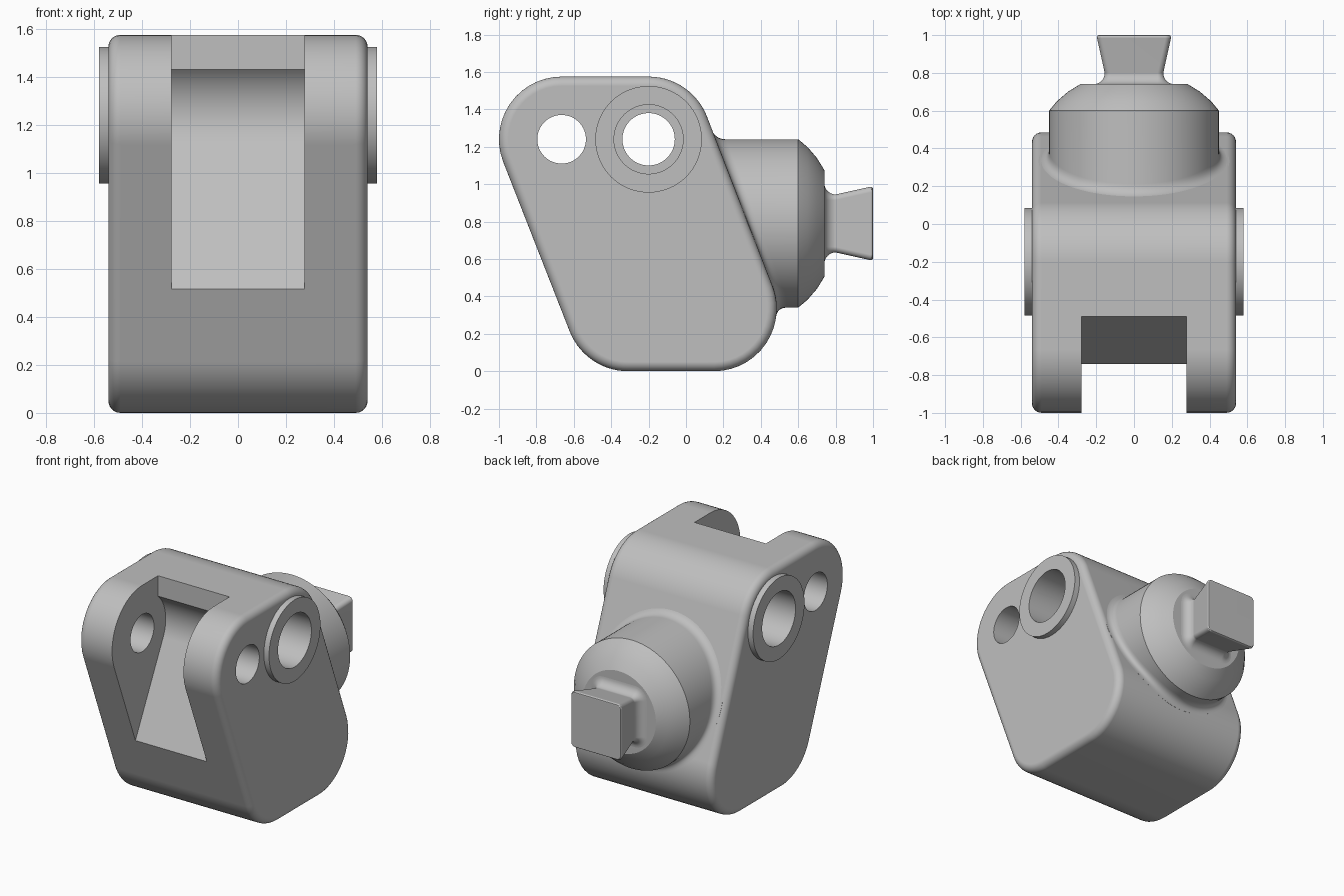
import bpy
import bmesh
from math import sin, cos, pi, radians, sqrt

if "Cube" in bpy.data.objects:
    bpy.data.objects.remove(bpy.data.objects["Cube"], do_unlink=True)

grey = bpy.data.materials.new("plain_grey")
grey.use_nodes = True
COLOUR = (0.52, 0.52, 0.52, 1)
grey.diffuse_color = COLOUR
grey.node_tree.nodes["Principled BSDF"].inputs["Base Color"].default_value = COLOUR


def loft(name, rings):
    """Skin a row of equal closed rings and cap both ends."""
    bm = bmesh.new()
    rows = [[bm.verts.new(p) for p in ring] for ring in rings]
    n = len(rows[0])
    for a, b in zip(rows, rows[1:]):
        for i in range(n):
            j = (i + 1) % n
            bm.faces.new((a[i], a[j], b[j], b[i]))
    bm.faces.new(rows[0])
    bm.faces.new(rows[-1])
    bmesh.ops.recalc_face_normals(bm, faces=bm.faces)
    mesh = bpy.data.meshes.new(name)
    bm.to_mesh(mesh)
    bm.free()
    mesh.materials.append(grey)
    obj = bpy.data.objects.new(name, mesh)
    bpy.context.collection.objects.link(obj)
    return obj


def arc(cy, cz, r, start, end, steps):
    angles = [radians(start + (end - start) * i / steps) for i in range(steps + 1)]
    return [(cy + r * cos(a), cz + r * sin(a)) for a in angles]


def across(x, profile):
    return [(x, y, z) for y, z in profile]


def x_cylinder(name, y, z, steps):
    """Stepped cylinder along x from (x, radius) pairs."""
    return loft(name, [across(x, arc(y, z, r, 0, 360, 64)[:-1]) for x, r in steps])


def activate(obj):
    bpy.ops.object.select_all(action="DESELECT")
    obj.select_set(True)
    bpy.context.view_layer.objects.active = obj


def cut(obj, cutters):
    activate(obj)
    for c in cutters:
        mod = obj.modifiers.new("cut", "BOOLEAN")
        mod.operation = "DIFFERENCE"
        mod.solver = "EXACT"
        mod.object = c
        bpy.ops.object.modifier_apply(modifier=mod.name)


def finish(obj):
    activate(obj)
    bpy.ops.object.shade_smooth_by_angle(angle=radians(28))
    mod = obj.modifiers.new("even_normals", "WEIGHTED_NORMAL")
    mod.keep_sharp = True


# Leaning block with rounded corners and softened side edges
R, EDGE, HALF = 0.335, 0.05, 0.54
LEAN = 21.3
CORNERS = [(-0.2, 1.24, LEAN, 90), (-0.665, 1.24, 90, 180 + LEAN),
           (-0.31, R, 180 + LEAN, 270), (0.15, R, 270, 360 + LEAN)]


def block_ring(x, r):
    return across(x, [p for y, z, a, b in CORNERS for p in arc(y, z, r, a, b, 14)])


side = [(HALF - EDGE + EDGE * cos(a), R - EDGE + EDGE * sin(a))
        for a in (i * pi / 12 for i in range(7))]
block = loft("block", [block_ring(-x, r) for x, r in side]
             + [block_ring(x, r) for x, r in reversed(side)])

# Raised rings around the large holes
pads = [x_cylinder(n, -0.2, 1.24, [(s * 0.53, 0.285), (s * 0.58, 0.285)])
        for n, s in (("left_hole_ring", 1), ("right_hole_ring", -1))]

# Cutters: front slot, small hole, stepped large hole
slot = ([(-1.2, 0.337), (-0.831, 0.337)] + arc(-0.665, 1.24, 0.26, -27, 47.5, 16)
        + [(-0.49, 1.8), (-1.2, 1.8)])
slot_cutter = loft("slot_cutter", [across(x, slot) for x in (-0.277, 0.277)])
small_cutter = x_cylinder("small_hole_cutter", -0.665, 1.24, [(-0.8, 0.13), (0.8, 0.13)])
large_cutter = x_cylinder("large_hole_cutter", -0.2, 1.24,
                          [(-0.8, 0.185), (-0.25, 0.185), (-0.25, 0.14),
                           (0.25, 0.14), (0.25, 0.185), (0.8, 0.185)])
cut(block, [slot_cutter, small_cutter, large_cutter])
for pad in pads:
    cut(pad, [large_cutter])
for c in (slot_cutter, small_cutter, large_cutter):
    bpy.data.objects.remove(c, do_unlink=True)

# Round boss on the back, blended into the slanted face
MID, BOSS, BLEND = 0.79, 0.45, 0.055


def back_y(z):
    top = R + R * sin(radians(LEAN))
    if z > top:
        return 0.15 + R * cos(radians(LEAN)) - 0.39 * (z - top)
    return 0.15 + sqrt(R * R - (z - R) ** 2)


def boss_ring(radius, y=None, t=0):
    """Flat ring at y, or a ring of the blend at fraction t."""
    ring = []
    for i in range(96):
        a = 2 * pi * i / 96
        r, py = radius, y
        if y is None:
            foot = back_y(MID + (BOSS + BLEND) * sin(a))
            corner = back_y(MID + BOSS * sin(a))
            r = BOSS + BLEND * (1 - t) ** 2
            py = ((1 - t) ** 2 * foot + 2 * t * (1 - t) * corner
                  + t * t * (corner + BLEND)) - radius
        ring.append((r * cos(a), py, MID + r * sin(a)))
    return ring


boss = loft("back_boss", [boss_ring(0.03)] + [boss_ring(0, t=i / 8) for i in range(9)]
            + [boss_ring(r, y) for y, r in
               [(0.6, BOSS), (0.65, 0.408), (0.7, 0.35), (0.74, 0.285)]])


# Flared square stub with a filleted foot
def square_ring(y, half, r):
    c = half - r
    corners = [(c, c, 0), (-c, c, 90), (-c, -c, 180), (c, -c, 270)]
    return [(x, y, MID + z) for cx, cz, a in corners
            for x, z in arc(cx, cz, r, a, a + 90, 6)]


FOOT, NECK, ROUND = 0.06, 0.155, 0.03
rings = [square_ring(0.72, NECK + FOOT, ROUND + FOOT)]
for i in range(9):
    a = i * pi / 16
    grow = FOOT * (1 - sin(a))
    rings.append(square_ring(0.8 - FOOT * cos(a), NECK + grow, ROUND + grow))
rings += [square_ring(y, h, ROUND) for y, h in
          [(0.985, 0.196), (0.992, 0.195), (0.998, 0.191), (1.0, 0.185)]]
stub = loft("square_stub", rings)

for part in [block, boss, stub] + pads:
    finish(part)
